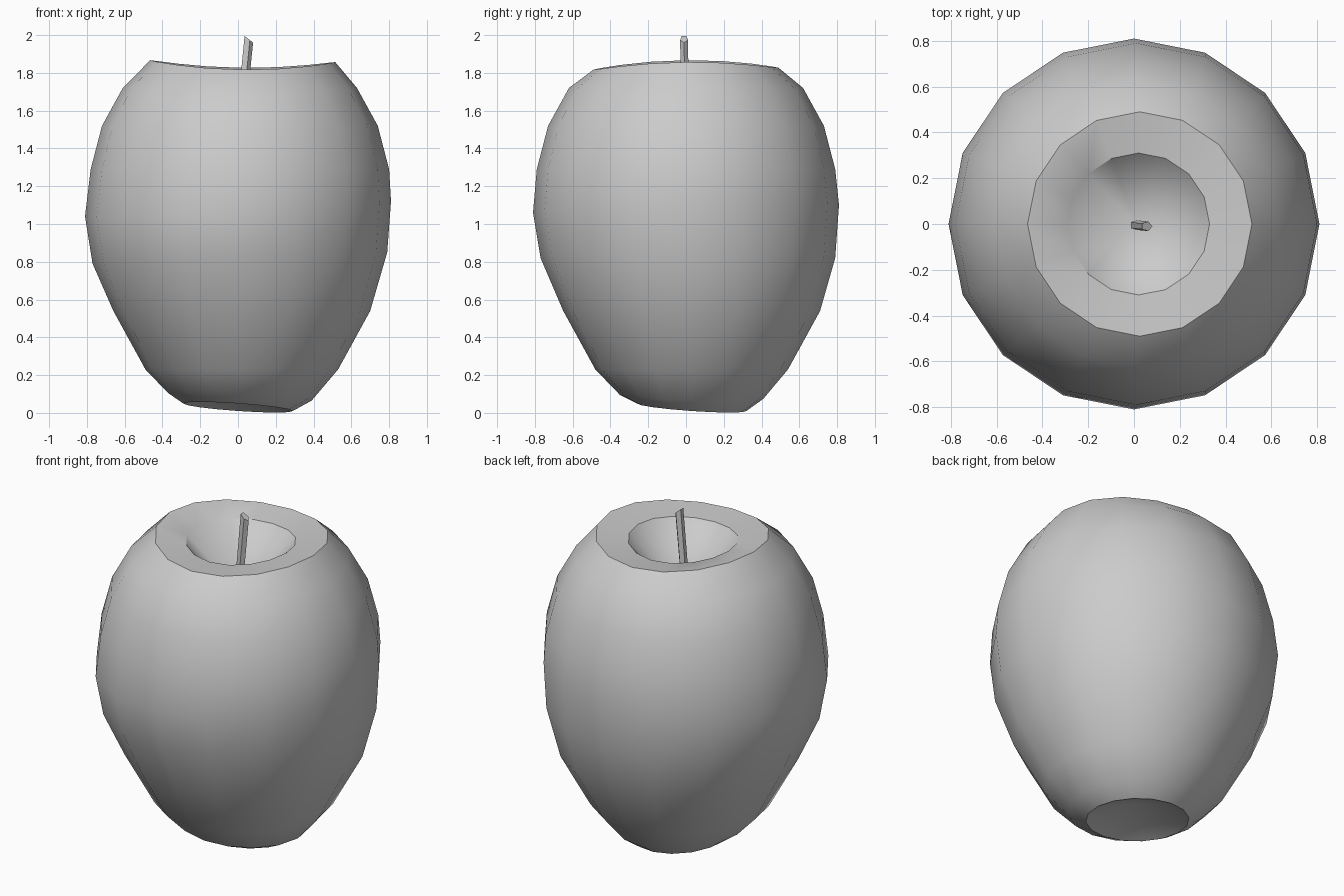
import bpy
import bmesh
import math
from mathutils import Vector

cube = bpy.data.objects.get("Cube")
if cube:
    bpy.data.objects.remove(cube, do_unlink=True)

SEGMENTS = 16

grey = bpy.data.materials.new("plain grey")
grey.use_nodes = True
colour = (0.6, 0.6, 0.6, 1.0)
grey.diffuse_color = colour
grey.node_tree.nodes["Principled BSDF"].inputs["Base Color"].default_value = colour


def make_object(name, bm, angle):
    """Turn a bmesh into a shaded object."""
    bmesh.ops.recalc_face_normals(bm, faces=bm.faces[:])
    mesh = bpy.data.meshes.new(name)
    bm.to_mesh(mesh)
    bm.free()
    mesh.materials.append(grey)
    obj = bpy.data.objects.new(name, mesh)
    bpy.context.collection.objects.link(obj)
    bpy.ops.object.select_all(action="DESELECT")
    obj.select_set(True)
    bpy.context.view_layer.objects.active = obj
    bpy.ops.object.shade_smooth_by_angle(angle=math.radians(angle))
    return obj


def bridge(bm, lower, upper):
    """Join two rings of equal size with quads."""
    n = len(lower)
    for i in range(n):
        j = (i + 1) % n
        bm.faces.new((lower[i], lower[j], upper[j], upper[i]))


# Fruit body: radius, height, centre x, centre y, tilt along x, tilt along y, saddle
profile = [
    (0.29, 0.03, 0.00, 0.03, -0.02, -0.02, 0.00),
    (0.38, 0.085, 0.01, 0.03, -0.02, -0.01, 0.00),
    (0.51, 0.23, 0.02, 0.03, 0.00, 0.00, 0.00),
    (0.68, 0.54, 0.02, 0.03, 0.00, 0.00, 0.00),
    (0.78, 0.82, 0.01, 0.01, 0.03, 0.00, 0.00),
    (0.81, 1.08, 0.00, 0.00, 0.04, 0.02, 0.00),
    (0.79, 1.29, 0.01, 0.00, 0.00, 0.00, 0.00),
    (0.73, 1.52, 0.01, 0.00, 0.00, 0.00, 0.00),
    (0.62, 1.72, 0.01, 0.00, 0.00, 0.00, 0.00),
    (0.49, 1.842, 0.025, 0.00, -0.005, 0.005, 0.02),
    (0.31, 1.815, 0.02, 0.00, 0.00, 0.00, 0.01),
]

bm = bmesh.new()
rings = []
for r, z, cx, cy, tx, ty, saddle in profile:
    ring = []
    for i in range(SEGMENTS):
        a = math.tau * i / SEGMENTS
        c, s = math.cos(a), math.sin(a)
        height = z + tx * c + ty * s + saddle * math.cos(2 * a)
        ring.append(bm.verts.new((cx + r * c, cy + r * s, max(height, 0))))
    rings.append(ring)
for lower, upper in zip(rings, rings[1:]):
    bridge(bm, lower, upper)

# Hollows at the base and around the stem
for ring, tip in ((rings[0], (0, 0.02, 0.14)), (rings[-1], (0.01, 0, 1.5))):
    apex = bm.verts.new(tip)
    for i in range(SEGMENTS):
        bm.faces.new((ring[i], ring[(i + 1) % SEGMENTS], apex))
make_object("fruit_body", bm, 35)

# Stem: a leaning five-sided stick with a slanted end
bm = bmesh.new()
ends = []
for centre, slant in ((Vector((0.005, -0.005, 1.48)), 0), (Vector((0.055, -0.01, 1.98)), -0.8)):
    ring = []
    for i in range(5):
        a = math.tau * i / 5
        x, y = 0.025 * math.cos(a), 0.022 * math.sin(a)
        ring.append(bm.verts.new(centre + Vector((x, y, x * slant))))
    ends.append(ring)
bridge(bm, *ends)
for ring in ends:
    bm.faces.new(ring)
make_object("stem", bm, 30)
